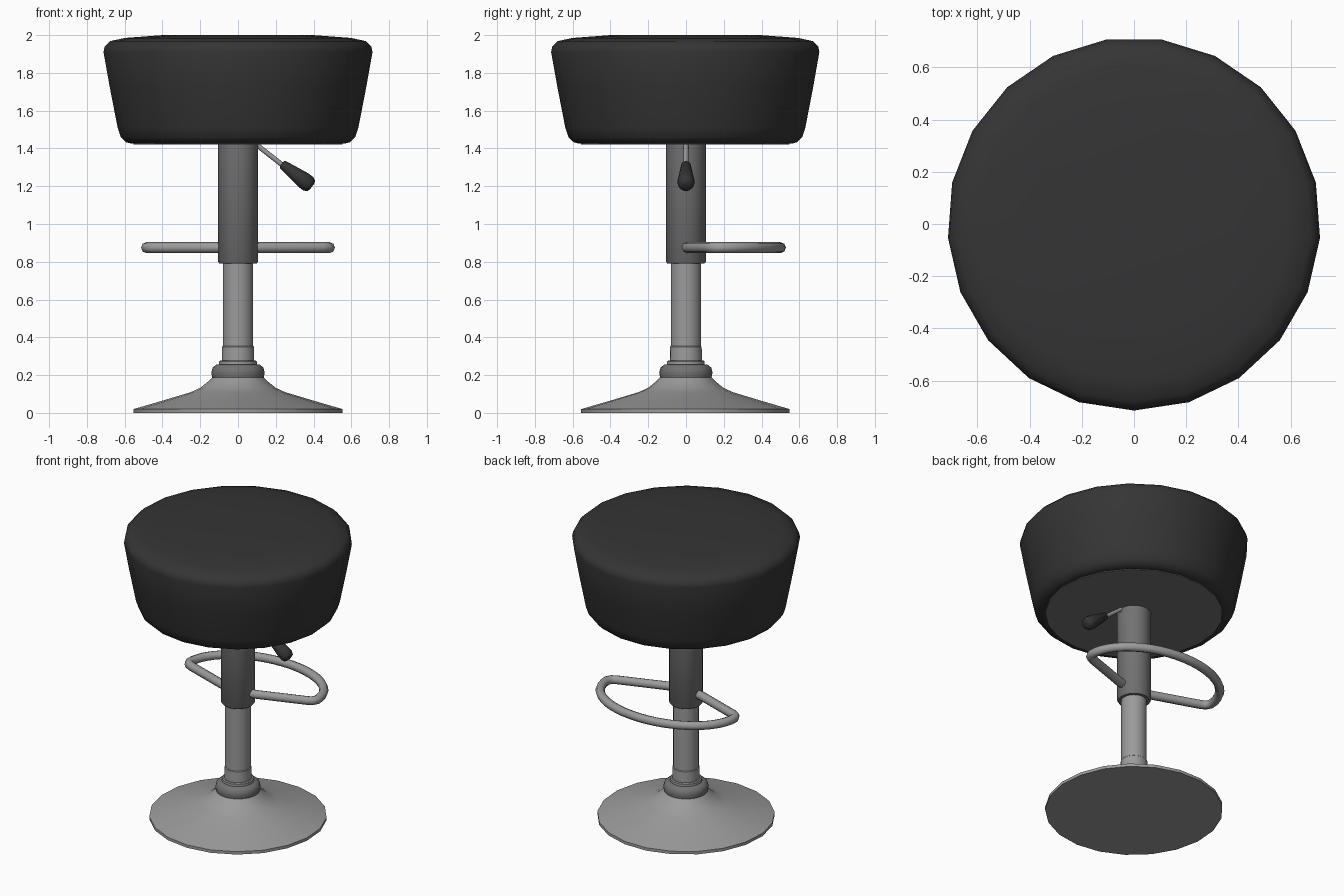
import bpy, bmesh, math
from mathutils import Vector

cube = bpy.data.objects.get("Cube")
if cube:
    bpy.data.objects.remove(cube)

SIDES = 21


def material(name, value):
    m = bpy.data.materials.new(name)
    m.use_nodes = True
    col = (value, value, value, 1)
    m.diffuse_color = col
    m.node_tree.nodes["Principled BSDF"].inputs["Base Color"].default_value = col
    return m


black = material("black_vinyl", 0.035)
light = material("light_metal", 0.33)
dark = material("dark_metal", 0.17)


def finish(obj, angle=40):
    bpy.ops.object.select_all(action="DESELECT")
    obj.select_set(True)
    bpy.context.view_layer.objects.active = obj
    bpy.ops.object.shade_smooth_by_angle(angle=math.radians(angle))
    return obj


def lathe(name, profile, mat, sides=SIDES, angle=40):
    """Spin an (r, z) profile around z and cap both ends."""
    bm = bmesh.new()
    rings = []
    for r, z in profile:
        ring = []
        for i in range(sides):
            a = math.tau * i / sides - math.pi / 2
            ring.append(bm.verts.new((r * math.cos(a), r * math.sin(a), z)))
        rings.append(ring)
    for low, high in zip(rings, rings[1:]):
        for i in range(sides):
            j = (i + 1) % sides
            bm.faces.new((low[i], low[j], high[j], high[i]))
    bm.faces.new(rings[0][::-1])
    bm.faces.new(rings[-1])
    mesh = bpy.data.meshes.new(name)
    bm.to_mesh(mesh)
    bm.free()
    mesh.materials.append(mat)
    obj = bpy.data.objects.new(name, mesh)
    bpy.context.collection.objects.link(obj)
    return finish(obj, angle)


def tube(name, points, radius, mat):
    """Round bar along a path of points."""
    curve = bpy.data.curves.new(name, "CURVE")
    curve.dimensions = "3D"
    curve.bevel_depth = radius
    curve.bevel_resolution = 2
    curve.use_fill_caps = True
    spline = curve.splines.new("POLY")
    spline.points.add(len(points) - 1)
    for p, co in zip(spline.points, points):
        p.co = (*co, 1)
    obj = bpy.data.objects.new(name, curve)
    bpy.context.collection.objects.link(obj)
    curve.materials.append(mat)
    bpy.ops.object.select_all(action="DESELECT")
    obj.select_set(True)
    bpy.context.view_layer.objects.active = obj
    bpy.ops.object.convert(target="MESH")
    return finish(bpy.context.object, 50)


# Flared floor base
lathe("base", [(0.555, 0), (0.555, 0.02), (0.4, 0.065), (0.25, 0.11),
               (0.2, 0.133), (0.16, 0.165), (0.13, 0.195)], light)

# Rounded collar, ring and boot around the pole
lathe("base_collar", [(0.12, 0.175), (0.137, 0.188), (0.142, 0.212),
                      (0.135, 0.24), (0.115, 0.256)], dark)
lathe("collar_ring", [(0.1, 0.25), (0.1, 0.272), (0.094, 0.277)], light)
lathe("pole_boot", [(0.086, 0.27), (0.084, 0.35), (0.079, 0.355)], light)

# Telescoping post
lathe("pole", [(0.08, 0.2), (0.08, 0.82)], light)
lathe("column", [(0.098, 0.79), (0.106, 0.8), (0.106, 1.43)], dark)

# Padded seat and its underside plate
lathe("seat", [(0.565, 1.425), (0.595, 1.433), (0.622, 1.46), (0.639, 1.51),
               (0.68, 1.72), (0.714, 1.91), (0.708, 1.94), (0.68, 1.968),
               (0.6, 1.985), (0.4, 2.0)], black, angle=60)
lathe("seat_plate", [(0.555, 1.42), (0.555, 1.428)], dark)

# Footrest: angled arms from the column joined by a half ellipse
steps = 24
arc = [(0.485 * math.cos(math.pi * i / steps),
        0.165 + 0.335 * math.sin(math.pi * i / steps), 0.875)
       for i in range(steps + 1)]
arm = [(0.08, 0.003, 0.875), (0.13, 0.014, 0.875),
       (0.44, 0.122, 0.875), (0.47, 0.138, 0.875)]
mirrored_arm = [(-x, y, z) for x, y, z in reversed(arm)]
tube("footrest", arm + arc + mirrored_arm, 0.029, light)

# Height lever with a tapered grip
tube("lever_rod", [(0.04, 0, 1.465), (0.27, 0, 1.285)], 0.013, light)
grip = lathe("lever_grip", [(0.018, 0), (0.025, 0.008), (0.044, 0.14),
                            (0.044, 0.175), (0.034, 0.195), (0.018, 0.2)],
             black, sides=12, angle=50)
direction = Vector((0.14, 0, -0.105))
grip.rotation_euler = direction.to_track_quat("Z", "Y").to_euler()
grip.location = (0.232, 0, 1.318)
